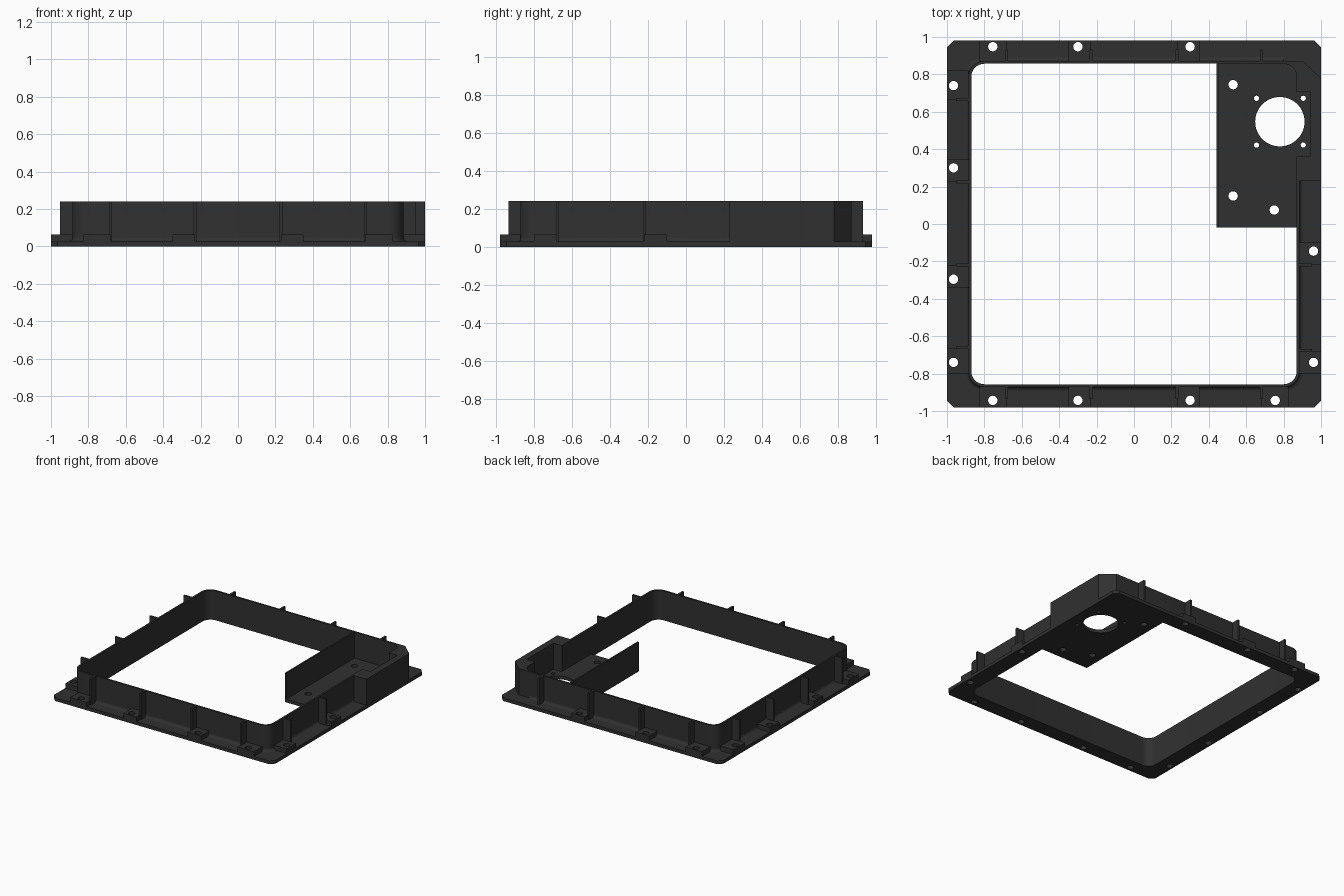
import bpy, bmesh, math

if "Cube" in bpy.data.objects:
    bpy.data.objects.remove(bpy.data.objects["Cube"])

mat = bpy.data.materials.new("matte black")
mat.diffuse_color = (0.03, 0.03, 0.03, 1)
mat.use_nodes = True
mat.node_tree.nodes["Principled BSDF"].inputs["Base Color"].default_value = mat.diffuse_color

H, T, PAD = 0.24, 0.027, 0.065      # wall top, flange thickness, screw pad top
X, Y, R, W = 0.87, 0.857, 0.07, 0.015   # opening half sizes, corner radius, wall


def arc(cx, cy, r, a0, a1, n):
    return [(cx + r * math.cos(math.radians(a0 + (a1 - a0) * i / n)),
             cy + r * math.sin(math.radians(a0 + (a1 - a0) * i / n))) for i in range(n + 1)]


def circle(cx, cy, r, n=32):
    return arc(cx, cy, r, 0, 360, n)[:-1]


def corner(sx, sy, d=0.0):
    """Rounded corner of the opening, offset outward by d, counter-clockwise."""
    start = {(1, 1): 0, (-1, 1): 90, (-1, -1): 180, (1, -1): 270}[sx, sy]
    return arc(sx * (X - R), sy * (Y - R), R + d, start, start + 90, 8)


def finish(ob):
    ob.data.materials.clear()
    ob.data.materials.append(mat)
    bpy.ops.object.select_all(action='DESELECT')
    ob.select_set(True)
    bpy.context.view_layer.objects.active = ob
    bpy.ops.object.shade_smooth_by_angle(angle=math.radians(30))


def slab(name, loops, z0, z1):
    """Extruded outline; every loop after the first is a hole."""
    cu = bpy.data.curves.new(name, 'CURVE')
    cu.dimensions, cu.fill_mode = '2D', 'BOTH'
    cu.extrude = (z1 - z0) / 2
    for pts in loops:
        sp = cu.splines.new('POLY')
        sp.points.add(len(pts) - 1)
        for p, (x, y) in zip(sp.points, pts):
            p.co = (x, y, 0, 1)
        sp.use_cyclic_u = True
    ob = bpy.data.objects.new(name, cu)
    bpy.context.collection.objects.link(ob)
    bpy.ops.object.select_all(action='DESELECT')
    ob.select_set(True)
    bpy.context.view_layer.objects.active = ob
    bpy.ops.object.convert(target='MESH')
    ob = bpy.context.view_layer.objects.active
    bm = bmesh.new()
    bm.from_mesh(ob.data)
    bmesh.ops.remove_doubles(bm, verts=bm.verts, dist=1e-5)
    bmesh.ops.translate(bm, verts=bm.verts, vec=(0, 0, (z0 + z1) / 2))
    bmesh.ops.recalc_face_normals(bm, faces=bm.faces)
    bm.to_mesh(ob.data)
    bm.free()
    finish(ob)
    return ob


def rect(x0, x1, y0, y1):
    return [(x0, y0), (x1, y0), (x1, y1), (x0, y1)]


# Screw positions along each side: (position, pad start, pad end)
ends = [(-0.755, -0.83, -0.68), (-0.30, -0.35, -0.23), (0.30, 0.23, 0.35), (0.755, 0.68, 0.83)]
left = [(-0.74, -0.80, -0.665), (-0.295, -0.34, -0.22), (0.30, 0.225, 0.345), (0.74, 0.665, 0.82)]
right = [(-0.74, -0.80, -0.68), (-0.145, -0.22, -0.10)]

# Raised screw pads, each with its hole
holes = []


def pad(name, cx, cy, box):
    hole = circle(cx, cy, 0.025, 24)
    holes.append(hole)
    slab(name, [rect(*box), hole], T, PAD)


for p, a, b in ends:
    pad("front_pad", p, -0.943, (a, b, -0.98, -Y - W))
    if p < 0.5:
        pad("back_pad", p, 0.948, (a, b, Y + W, 0.98))
for p, a, b in left:
    pad("left_pad", -0.965, p, (-1, -X - W, a, b))
for p, a, b in right:
    pad("right_pad", 0.96, p, (X + W, 1, a, b))

# Base flange with built-in motor floor
c = 0.035
outer = [(-1 + c, -0.98), (1 - c, -0.98), (1, -0.98 + c), (1, 0.98 - c),
         (1 - c, 0.98), (-1 + c, 0.98), (-1, 0.98 - c), (-1, -0.98 + c)]
opening = corner(-1, -1) + corner(1, -1) + [(X, -0.02), (0.44, -0.02), (0.44, Y)] + corner(-1, 1)
holes += [circle(0.78, 0.547, 0.132, 64)]
holes += [circle(0.78 + sx * 0.125, 0.547 + sy * 0.125, 0.014, 16) for sx in (-1, 1) for sy in (-1, 1)]
holes += [circle(x, y, 0.025, 24) for x, y in ((0.53, 0.745), (0.53, 0.15), (0.75, 0.075))]
slab("base_flange", [outer, opening] + holes, 0, T)

# Upright wall, thickened at the right into the pocketed motor housing
wall_out = (corner(-1, -1, W) + corner(1, -1, W)
            + [(X + W, 0.23), (1, 0.23), (1, 0.78), (0.9, Y + W)] + corner(-1, 1, W))
wall_in = (corner(-1, -1) + corner(1, -1)
           + [(X, 0.36), (0.945, 0.36), (0.945, 0.705), (X, 0.705)] + corner(1, 1) + corner(-1, 1))
slab("perimeter_wall", [wall_out, wall_in], 0, H)
slab("housing_lower_side", [rect(0.98, 1, 0.23, 0.78)], 0, T)

# Thin divider on the inner edge of the motor floor
slab("divider_wall", [rect(0.44, 0.452, -0.02, Y + 0.005)], 0, H)

# Stiffening ribs outside the wall
t = 0.0075
for x in (-0.68, -0.23, 0.23, 0.68):
    slab("front_rib", [rect(x - t, x + t, -0.935, -Y - W / 2)], T, H)
    slab("back_rib", [rect(x - t, x + t, Y + W / 2, 0.932)], T, H)
for y in (-0.66, -0.22, 0.225, 0.665):
    slab("left_rib", [rect(-0.953, -X - W / 2, y - t, y + t)], T, H)
for y in (-0.675, -0.22):
    slab("right_rib", [rect(X + W / 2, 0.953, y - t, y + t)], T, H)

# Rounded fillet where the wall meets the flange
f = 0.02
bm = bmesh.new()
rings = []
for i in range(5):
    a = math.radians(90 * i / 4)
    d, z = W + f * (1 - math.cos(a)), T + f * (1 - math.sin(a))
    pts = corner(-1, -1, d) + corner(1, -1, d) + [(X + d, 0.23)] + corner(1, 1, d) + corner(-1, 1, d)
    rings.append([bm.verts.new((x, y, z)) for x, y in pts])
for r0, r1 in zip(rings, rings[1:]):
    for i in range(len(r0)):
        j = (i + 1) % len(r0)
        mid = (r0[i].co + r0[j].co) / 2
        if mid.x > 0.79 and mid.y > 0.23:
            continue        # hidden inside the motor housing
        bm.faces.new((r1[i], r1[j], r0[j], r0[i]))
me = bpy.data.meshes.new("wall_fillet")
bm.to_mesh(me)
bm.free()
fillet = bpy.data.objects.new("wall_fillet", me)
bpy.context.collection.objects.link(fillet)
finish(fillet)
